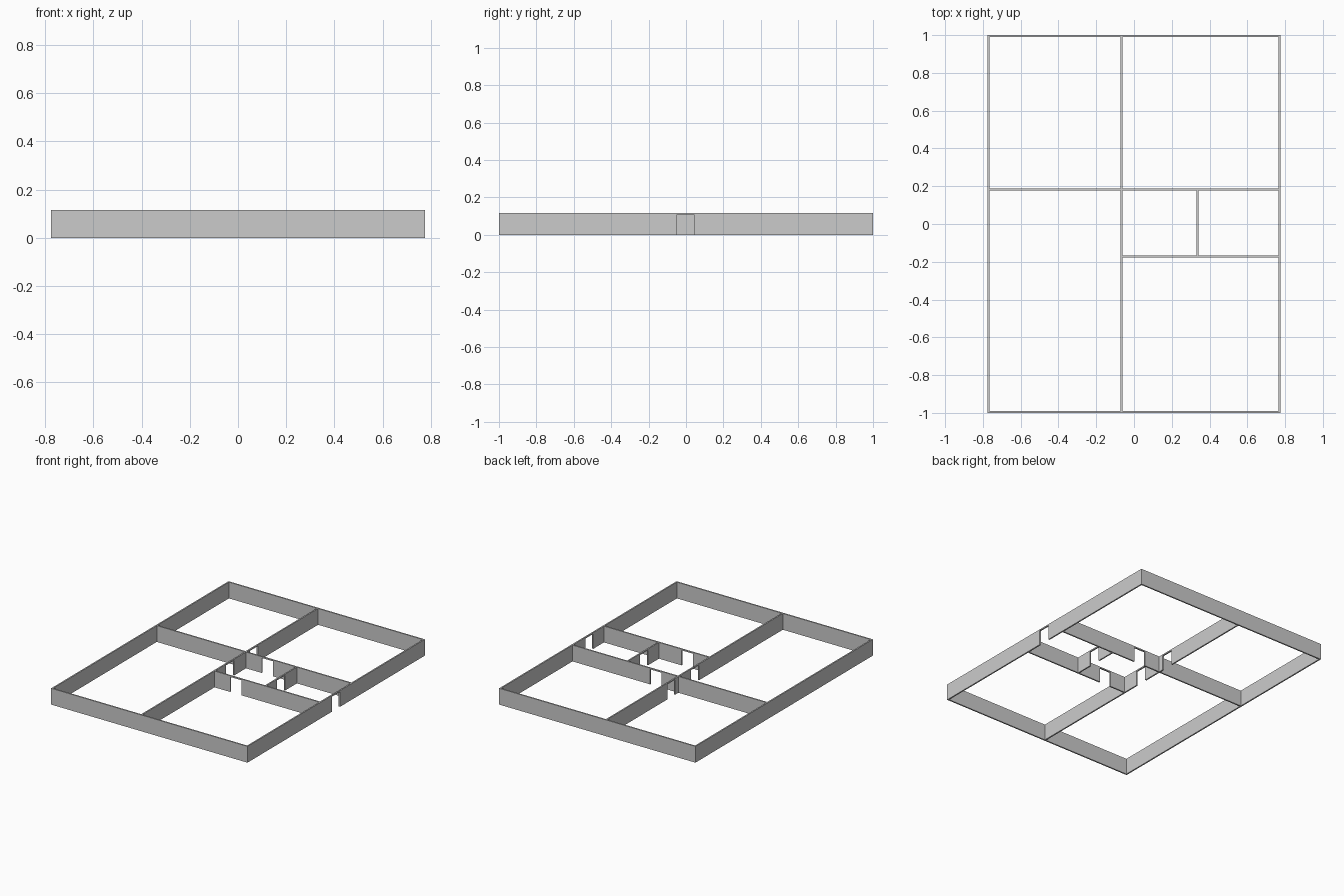
import bpy, bmesh

if "Cube" in bpy.data.objects:
    bpy.data.objects.remove(bpy.data.objects["Cube"])

T = 0.01       # wall thickness
H = 0.116      # wall height
DH = 0.107     # door opening height
X, Y = 0.775, 1.0
h = T / 2


def wall(name, axis, pos, start, end, doors=()):
    """Notched elevation profile along 'x' or 'y', extruded to wall thickness."""
    profile = [(start, 0)]
    for a, b in doors:
        profile += [(a, 0), (a, DH), (b, DH), (b, 0)]
    profile += [(end, 0), (end, H), (start, H)]

    def place(s, off, z):
        return (s, pos + off, z) if axis == 'x' else (pos + off, s, z)

    bm = bmesh.new()
    face = bm.faces.new([bm.verts.new(place(s, -h, z)) for s, z in profile])
    ext = bmesh.ops.extrude_face_region(bm, geom=[face], use_keep_orig=True)
    verts = [g for g in ext['geom'] if isinstance(g, bmesh.types.BMVert)]
    bmesh.ops.translate(bm, verts=verts, vec=(0, T, 0) if axis == 'x' else (T, 0, 0))
    bmesh.ops.recalc_face_normals(bm, faces=bm.faces[:])
    mesh = bpy.data.meshes.new(name)
    bm.to_mesh(mesh)
    bm.free()
    obj = bpy.data.objects.new(name, mesh)
    bpy.context.collection.objects.link(obj)
    return obj


# Room dividing lines
SPINE, CLOSET = -0.066, 0.336
NORTH, SOUTH = 0.182, -0.173
hall_door = (-0.047, 0.043)
side_door = (0.064, 0.152)

# Outer walls, with the entrance on the right
wall("front_wall", 'x', -Y + h, -X, X)
wall("back_wall", 'x', Y - h, -X, X)
wall("left_wall", 'y', -X + h, -Y + T, Y - T)
wall("right_wall", 'y', X - h, -Y + T, Y - T, [hall_door])

# Long inner wall running front to back
wall("spine_wall", 'y', SPINE, -Y + T, Y - T, [hall_door, (0.223, 0.312)])

# Cross walls and the hall partition
wall("left_cross_wall", 'x', NORTH, -X + T, SPINE - h)
wall("hall_back_wall", 'x', NORTH, SPINE + h, X - T, [side_door])
wall("hall_front_wall", 'x', SOUTH, SPINE + h, X - T, [side_door])
wall("hall_partition", 'y', CLOSET, SOUTH + h, NORTH - h, [hall_door])
